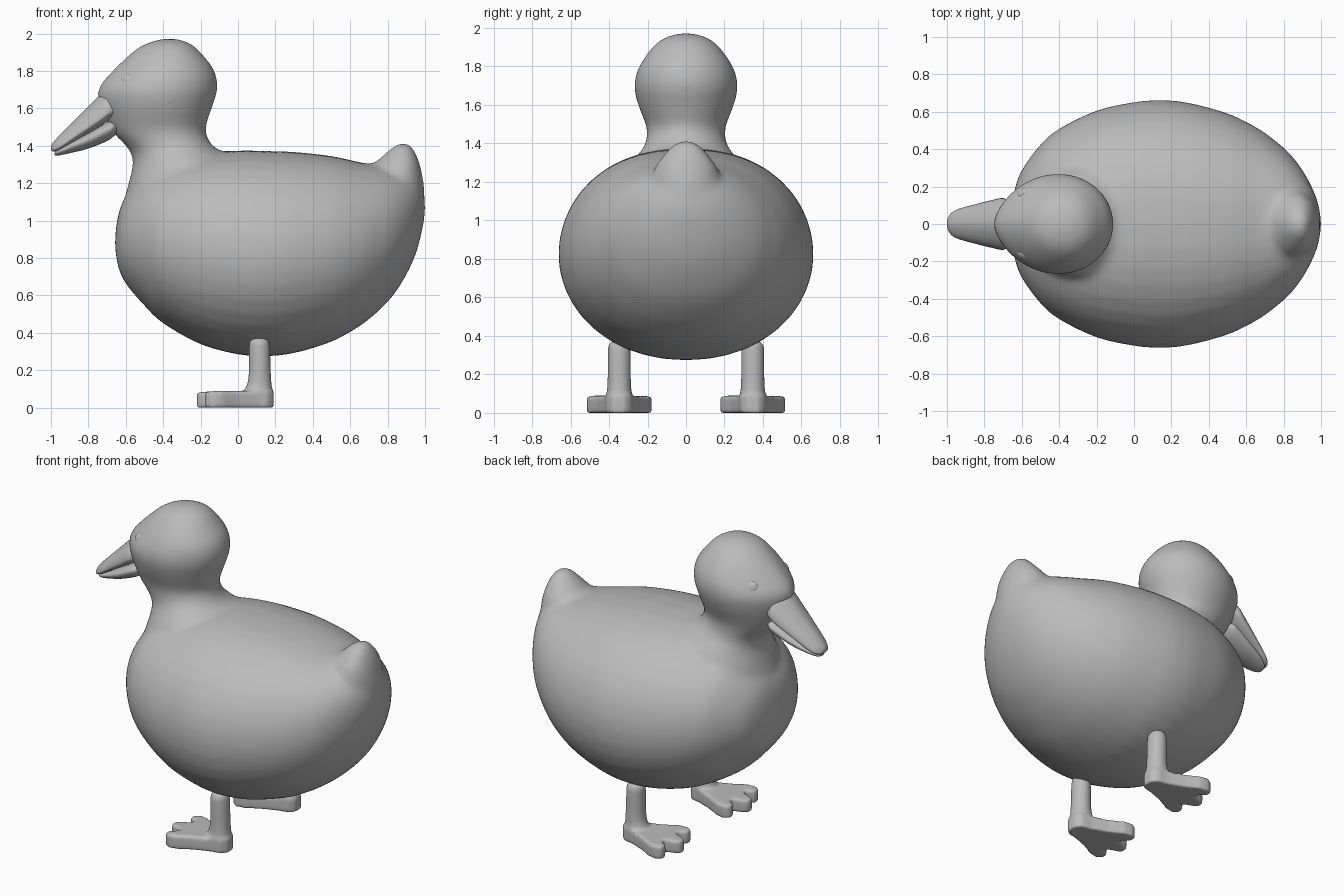
import bpy, bmesh, math
from mathutils import Vector

if "Cube" in bpy.data.objects:
    bpy.data.objects.remove(bpy.data.objects["Cube"])

grey = bpy.data.materials.new("plain grey")
grey.diffuse_color = (0.5, 0.5, 0.5, 1)
grey.use_nodes = True
grey.node_tree.nodes["Principled BSDF"].inputs["Base Color"].default_value = grey.diffuse_color


def spline(rows, steps):
    """Catmull-Rom interpolation of the section rows."""
    out, n = [], len(rows)
    for i in range(n - 1):
        a, b, c, d = (rows[min(max(i + k, 0), n - 1)] for k in (-1, 0, 1, 2))
        for s in range(steps):
            t = s / steps
            out.append([0.5 * (2 * q + (r - p) * t + (2 * p - 5 * q + 4 * r - s4) * t * t
                               + (3 * q - p - 3 * r + s4) * t ** 3)
                        for p, q, r, s4 in zip(a, b, c, d)])
    return out + [list(rows[-1])]


def loft(bm, rows, axis, offset=(0, 0, 0), steps=4, segs=40, m=.5, high=1, low=1):
    """rows: position, low, high, half width; m: widest place, high/low: pinch of each side.
    A fifth value in a row replaces the low pinch."""
    rings = []
    for pos, lo, hi, w, *rest in spline(rows, steps):
        mid = lo + (hi - lo) * m
        w = max(w, 0.001)
        lp = rest[0] if rest else low
        ring = []
        for k in range(segs):
            a = 2 * math.pi * k / segs
            c, s = math.cos(a), math.sin(a)
            u = mid + s * ((hi - mid) if s > 0 else (mid - lo))
            v = w * math.copysign(abs(c) ** (high if s > 0 else lp), c)
            p = (pos, v, u) if axis == 'x' else (u, v, pos)
            ring.append(bm.verts.new(Vector(p) + Vector(offset)))
        rings.append(ring)
    faces = [bm.faces.new(rings[0][::-1]), bm.faces.new(rings[-1])]
    for r, q in zip(rings, rings[1:]):
        for k in range(segs):
            j = (k + 1) % segs
            faces.append(bm.faces.new((r[k], r[j], q[j], q[k])))
    bmesh.ops.recalc_face_normals(bm, faces=faces)


def finish(bm, name, voxel=0, smooth=0):
    me = bpy.data.meshes.new(name)
    bm.to_mesh(me)
    bm.free()
    ob = bpy.data.objects.new(name, me)
    bpy.context.collection.objects.link(ob)
    me.materials.append(grey)
    for p in me.polygons:
        p.use_smooth = True
    if voxel:
        r = ob.modifiers.new("blend", 'REMESH')
        r.mode = 'VOXEL'
        r.voxel_size = voxel
        r.use_smooth_shade = True
        s = ob.modifiers.new("soften", 'SMOOTH')
        s.factor = 0.5
        s.iterations = smooth
    return ob


# Body along x, blended with a tail tip, head and neck along z
body = [(-.658, .87, .89, .005), (-.645, .77, 1.01, .15), (-.605, .67, 1.12, .28),
        (-.5, .545, 1.24, .425), (-.4, .45, 1.30, .51), (-.2, .338, 1.355, .607),
        (0, .284, 1.374, .652), (.15, .274, 1.372, .663), (.3, .291, 1.367, .647),
        (.5, .352, 1.345, .592), (.65, .435, 1.312, .52), (.75, .515, 1.295, .45),
        (.83, .6, 1.275, .38), (.9, .71, 1.25, .29), (.95, .82, 1.22, .20),
        (.985, .95, 1.16, .11), (1.003, 1.06, 1.08, .005)]
tail = [(.95, .6, .985, .12), (1.1, .6, .998, .17), (1.2, .65, .993, .18),
        (1.28, .70, .978, .16), (1.33, .755, .963, .125), (1.37, .80, .945, .09),
        (1.4, .835, .925, .058), (1.418, .875, .89, .008)]
head = [(1.0, -.64, -.1, .2, 1), (1.1, -.613, -.07, .29, 1), (1.2, -.585, -.03, .325, 1),
        (1.3, -.562, -.02, .285, 1), (1.36, -.572, -.075, .235, 1),
        (1.4, -.60, -.135, .212, 1), (1.45, -.65, -.165, .203, 1),
        (1.5, -.69, -.172, .21, 1.1), (1.6, -.735, -.14, .249, 1.25),
        (1.7, -.75, -.11, .27, 1.3), (1.8, -.672, -.125, .244, 1.25),
        (1.9, -.565, -.20, .175, 1.1), (1.94, -.505, -.245, .128, 1),
        (1.963, -.44, -.295, .075, 1), (1.975, -.375, -.36, .005, 1)]
bm = bmesh.new()
loft(bm, body, 'x', high=.88, low=.95)
loft(bm, tail, 'z', m=.6)
loft(bm, head, 'z', m=.54)
finish(bm, "body_and_head", 0.016, 20)

# Bill halves
upper = [(-1.0, 1.385, 1.396, .005), (-.99, 1.37, 1.415, .042), (-.95, 1.378, 1.46, .076),
         (-.85, 1.437, 1.56, .105), (-.75, 1.495, 1.66, .13), (-.70, 1.53, 1.70, .138),
         (-.66, 1.56, 1.67, .12)]
lower = [(-.982, 1.352, 1.36, .005), (-.965, 1.347, 1.378, .045), (-.9, 1.36, 1.416, .078),
         (-.8, 1.385, 1.468, .1), (-.7, 1.425, 1.525, .115), (-.665, 1.45, 1.53, .108),
         (-.63, 1.48, 1.51, .06)]
bm = bmesh.new()
loft(bm, upper, 'x', m=.25, high=1.25, low=.8)
finish(bm, "upper_bill")
bm = bmesh.new()
loft(bm, lower, 'x', m=.6, high=.8)
finish(bm, "lower_bill")

# Legs with webbed, three-toed feet
leg = [(.01, .06, .17, .05), (.04, .045, .185, .068), (.08, .03, .185, .07),
       (.13, .05, .18, .063), (.2, .057, .176, .061), (.32, .058, .172, .06),
       (.36, .064, .166, .052), (.382, .10, .13, .015)]
half = [(-.224, .0), (-.214, .028), (-.18, .044), (-.13, .056), (-.13, .08),
        (-.175, .108), (-.18, .145), (-.142, .17), (-.09, .163),
        (.0, .114), (.1, .076), (.16, .064), (.19, .03)]
for side, tag in ((-1, "near"), (1, "far")):
    bm = bmesh.new()
    loft(bm, leg, 'z', (0, side * .347, 0), segs=24)
    outline = half + [(x, -y) for x, y in half[:0:-1]]
    base = bm.faces.new([bm.verts.new((x, y + side * .347, 0.0)) for x, y in outline])
    ext = bmesh.ops.extrude_face_region(bm, geom=[base])
    top = [g for g in ext['geom'] if isinstance(g, bmesh.types.BMVert)]
    for v in top:                      # toes thinner than the heel
        v.co.z = 0.09 + 0.08 * min(0, v.co.x + .1)
    bmesh.ops.recalc_face_normals(bm, faces=bm.faces[:])
    finish(bm, tag + "_leg_and_foot", 0.009, 16)

    # Eye bead, turned to follow the head
    bm = bmesh.new()
    bmesh.ops.create_uvsphere(bm, u_segments=24, v_segments=16, radius=.038)
    eye = finish(bm, tag + "_eye")
    eye.scale = (1, 1, .65)
    eye.location = (-.592, side * .163, 1.752)
    eye.rotation_mode = 'QUATERNION'
    eye.rotation_quaternion = Vector((-.55, side * .75, .35)).to_track_quat('Z', 'Y')
